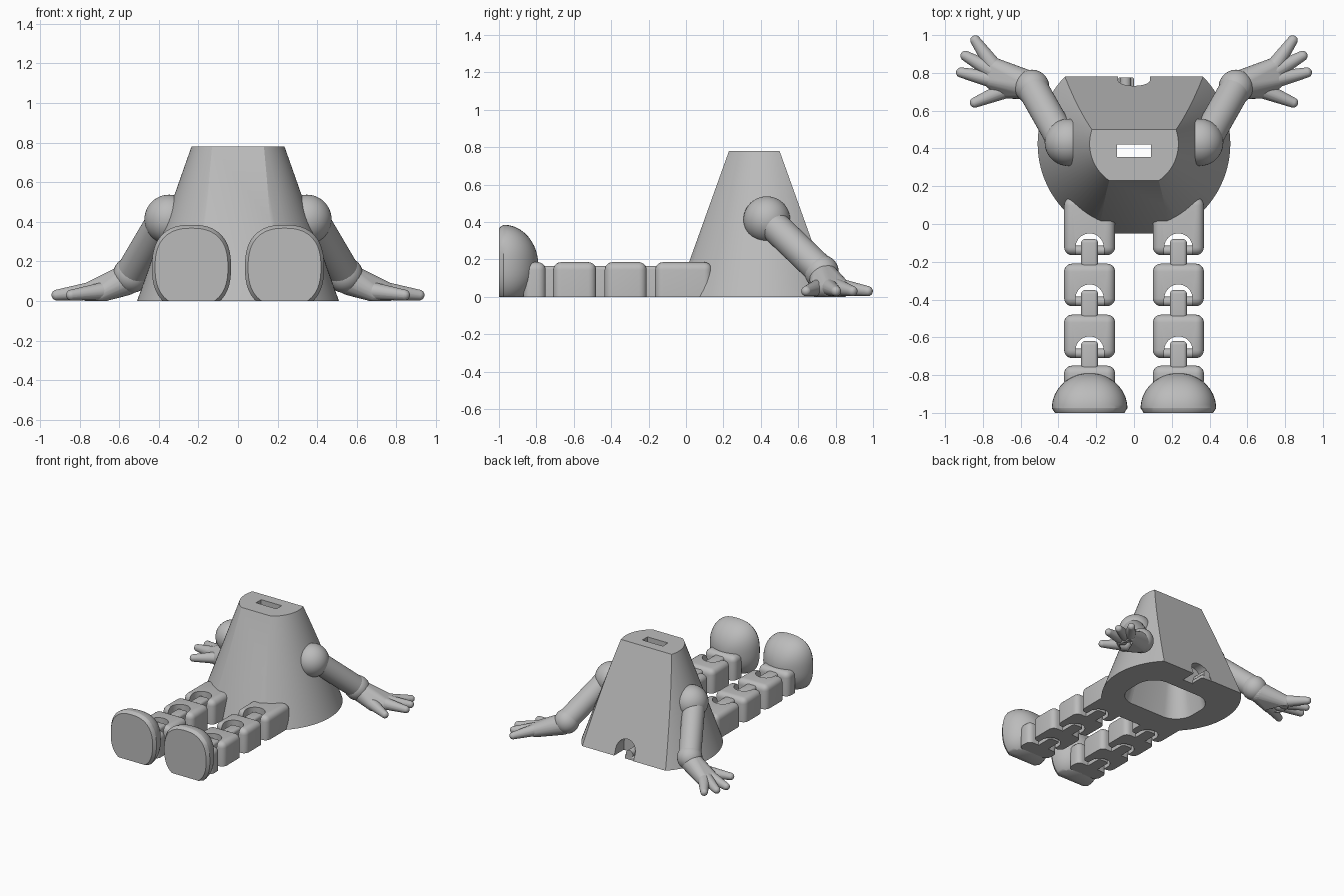
import bpy, bmesh, math
from mathutils import Vector, Matrix

if "Cube" in bpy.data.objects:
    bpy.data.objects.remove(bpy.data.objects["Cube"])

grey = bpy.data.materials.new("plain_grey")
grey.use_nodes = True
grey.diffuse_color = (0.5, 0.5, 0.5, 1)
grey.node_tree.nodes["Principled BSDF"].inputs["Base Color"].default_value = (0.5, 0.5, 0.5, 1)


def finish(name, bm, angle=35):
    bmesh.ops.recalc_face_normals(bm, faces=bm.faces)
    me = bpy.data.meshes.new(name)
    bm.to_mesh(me)
    bm.free()
    ob = bpy.data.objects.new(name, me)
    bpy.context.collection.objects.link(ob)
    me.materials.append(grey)
    smooth(ob, angle)
    return ob


def smooth(ob, angle=35):
    bpy.ops.object.select_all(action='DESELECT')
    ob.select_set(True)
    bpy.context.view_layer.objects.active = ob
    bpy.ops.object.shade_smooth_by_angle(angle=math.radians(angle))


def slice_off(bm, point, normal):
    """Remove everything on the normal side of a plane and cap the cut."""
    cut = bmesh.ops.bisect_plane(bm, geom=bm.verts[:] + bm.edges[:] + bm.faces[:],
                                 plane_co=point, plane_no=normal, clear_outer=True)
    edges = [e for e in cut["geom_cut"] if isinstance(e, bmesh.types.BMEdge)]
    if edges:
        bmesh.ops.contextual_create(bm, geom=edges)


def box(x, y, z, bevel=0.0, keep_bottom=True):
    bm = bmesh.new()
    size = Matrix.Diagonal((x[1] - x[0], y[1] - y[0], z[1] - z[0], 1))
    mid = Vector((sum(x) / 2, sum(y) / 2, sum(z) / 2))
    bmesh.ops.create_cube(bm, size=1, matrix=Matrix.Translation(mid) @ size)
    if bevel:
        edges = [e for e in bm.edges
                 if not keep_bottom or max(v.co.z for v in e.verts) > z[0] + 1e-4]
        bmesh.ops.bevel(bm, geom=edges, offset=bevel, segments=5, profile=0.5, affect='EDGES')
    return bm


def rod(a, b, r, seg=40):
    a, b = Vector(a), Vector(b)
    turn = (b - a).to_track_quat('Z', 'Y').to_matrix().to_4x4()
    bm = bmesh.new()
    bmesh.ops.create_cone(bm, cap_ends=True, segments=seg, radius1=r, radius2=r,
                          depth=(b - a).length,
                          matrix=Matrix.Translation((a + b) / 2) @ turn)
    return bm


def ball_hull(name, balls):
    """Smooth skin stretched around balls, resting flat on the ground."""
    bm = bmesh.new()
    for x, y, z, r in balls:
        bmesh.ops.create_uvsphere(bm, u_segments=28, v_segments=16, radius=r,
                                  matrix=Matrix.Translation((x, y, z)))
    if len(balls) > 1:
        hull = bmesh.ops.convex_hull(bm, input=bm.verts[:])
        inside = {v for v in hull["geom_interior"] + hull["geom_unused"]
                  if isinstance(v, bmesh.types.BMVert)}
        bmesh.ops.delete(bm, geom=list(inside), context='VERTS')
    slice_off(bm, (0, 0, 0), (0, 0, -1))
    return finish(name, bm, 45)


def carve(ob, *cutters):
    for bm in cutters:
        cutter = finish("cutter", bm)
        cutter.hide_render = True
        mod = ob.modifiers.new("carve", 'BOOLEAN')
        mod.operation, mod.solver, mod.object = 'DIFFERENCE', 'EXACT', cutter
        bpy.context.view_layer.objects.active = ob
        bpy.ops.object.modifier_apply(modifier=mod.name)
        bpy.data.objects.remove(cutter)
    smooth(ob)


# Body: a cone with a sloping flat front and back
H = 0.78
bm = bmesh.new()
bmesh.ops.create_cone(bm, cap_ends=True, segments=96, radius1=0.51, radius2=0.235, depth=H,
                      matrix=Matrix.Translation((0, 0.425, H / 2)))
slice_off(bm, (0, -0.05, 0), (0, -H, 0.28))
slice_off(bm, (0, 0.78, 0), (0, H, 0.28))
body = finish("body", bm, 25)

# Hollow inside, tapering upward
cavity = bmesh.new()
rings = []
for z, hx, y0, y1, r in ((-0.05, 0.31, 0.14, 0.56, 0.16), (0.7, 0.13, 0.32, 0.46, 0.05)):
    ring = []
    for i in range(40):
        a = math.tau * (i + 0.5) / 40
        sx, sy = math.copysign(1, math.cos(a)), math.copysign(1, math.sin(a))
        ring.append(cavity.verts.new((sx * (hx - r) + r * math.cos(a),
                                      (y0 + y1) / 2 + sy * ((y1 - y0) / 2 - r) + r * math.sin(a), z)))
    rings.append(ring)
    cavity.faces.new(ring)
for i in range(40):
    j = (i + 1) % 40
    cavity.faces.new((rings[0][i], rings[0][j], rings[1][j], rings[1][i]))

# Top slot and arched opening at the back
carve(body, cavity,
      box((-0.09, 0.09), (0.355, 0.42), (0.6, 0.9)),
      box((-0.085, 0.085), (0.66, 0.9), (-0.1, 0.05)),
      rod((0, 0.66, 0.05), (0, 0.9, 0.05), 0.085))
finish("back_opening_ledge", box((-0.086, 0.0), (0.66, 0.775), (0, 0.03), 0.01))
finish("back_opening_peg", rod((-0.045, 0.66, 0.045), (-0.045, 0.775, 0.045), 0.03))

LEG_X, HALF_W = 0.235, 0.135
for s, side in ((1, "left"), (-1, "right")):
    cx = s * LEG_X

    # Leg links: notched blocks joined by tongues and cross pins
    spans = ((0.14, -0.165), (-0.21, -0.435), (-0.48, -0.71), (-0.75, -0.87))
    for n, (back, front) in enumerate(spans):
        link = finish(f"{side}_leg_link_{n + 1}",
                      box((cx - HALF_W, cx + HALF_W), (front, back), (0, 0.185), 0.042))
        if n < 3:
            mid = front + 0.04
            carve(link, rod((cx, mid, -0.1), (cx, mid, 0.3), 0.075),
                  box((cx - 0.075, cx + 0.075), (front - 0.1, mid), (-0.1, 0.3)))
            finish(f"{side}_leg_pin_{n + 1}",
                   rod((cx - 0.09, front + 0.025, 0.09), (cx + 0.09, front + 0.025, 0.09), 0.025))
        if n:
            finish(f"{side}_leg_tongue_{n}",
                   box((cx - 0.045, cx + 0.045), (back - 0.05, back + 0.13), (0, 0.165), 0.02))

    # Foot: rounded half dome with a flat sole front and flat underside
    bm = bmesh.new()
    bmesh.ops.create_uvsphere(bm, u_segments=48, v_segments=32, radius=1,
                              matrix=Matrix.Rotation(math.pi / 2, 4, 'X'))
    for v in bm.verts:
        p = v.co
        k = (abs(p.x) ** 2.5 + abs(p.z) ** 2.5) ** 0.4
        flat = math.hypot(p.x, p.z)
        grow = flat / k if k > 1e-6 else 1
        v.co = (cx + p.x * grow * 0.2, -0.975 + p.y * 0.185, 0.17 + p.z * grow * 0.215)
    slice_off(bm, (0, -0.975, 0), (0, -1, 0))
    sole = max((f for f in bm.faces if abs(f.normal.y) > 0.99), key=lambda f: f.calc_area())
    step = bmesh.ops.extrude_face_region(bm, geom=[sole])
    bmesh.ops.delete(bm, geom=[sole], context='FACES_ONLY')
    lip = [v for v in step["geom"] if isinstance(v, bmesh.types.BMVert)]
    for v in lip:
        v.co.y = -1
        v.co.x = cx + (v.co.x - cx) * 0.92
        v.co.z = 0.17 + (v.co.z - 0.17) * 0.92
    slice_off(bm, (0, 0, 0), (0, 0, -1))
    finish(f"{side}_foot", bm, 50)

    # Shoulder ball, flattened on the inner side
    bm = bmesh.new()
    bmesh.ops.create_uvsphere(bm, u_segments=40, v_segments=24, radius=0.125,
                              matrix=Matrix.Translation((s * 0.348, 0.432, 0.412)))
    slice_off(bm, (s * 0.324, 0, 0), (-s, 0, 0))
    finish(f"{side}_shoulder", bm)

    # Arm and elbow
    finish(f"{side}_upper_arm", rod((s * 0.39, 0.46, 0.39), (s * 0.54, 0.725, 0.135), 0.082))
    ball_hull(f"{side}_elbow", [(s * 0.54, 0.725, 0.132, 0.092)])

    # Hand: wrist, palm and four tapering digits
    ball_hull(f"{side}_wrist_and_palm", [(s * 0.57, 0.738, 0.105, 0.078), (s * 0.74, 0.83, 0.045, 0.05),
                                         (s * 0.75, 0.765, 0.045, 0.05), (s * 0.69, 0.71, 0.04, 0.045)])
    digits = (("index_finger", 0.74, 0.83, 0.84, 0.972), ("middle_finger", 0.75, 0.81, 0.892, 0.89),
              ("little_finger", 0.75, 0.765, 0.915, 0.802), ("thumb", 0.68, 0.71, 0.842, 0.643))
    for label, x0, y0, x1, y1 in digits:
        ball_hull(f"{side}_{label}", [(s * x0, y0, 0.05, 0.045), (s * x1, y1, 0.03, 0.027)])
